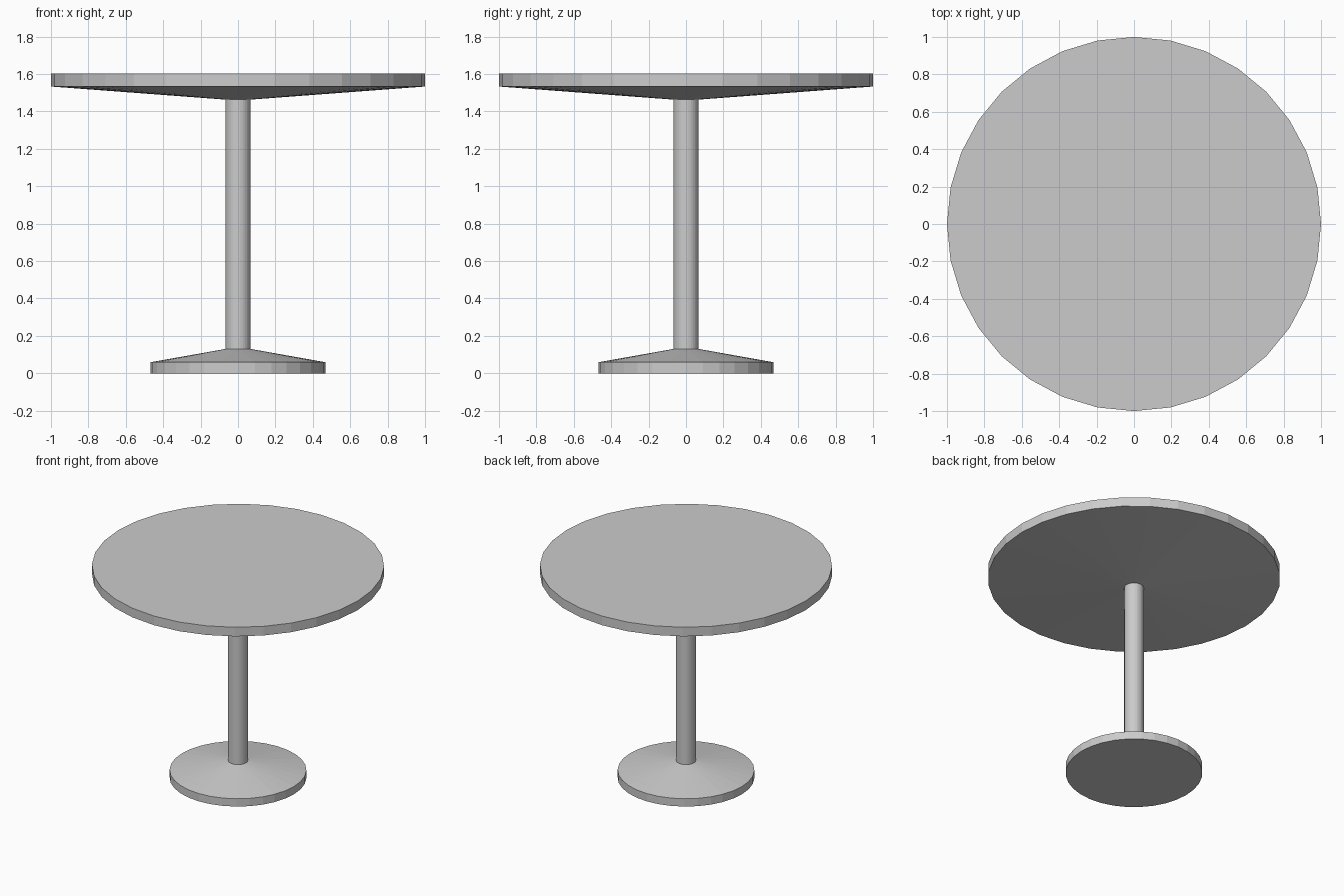
import bpy, bmesh
from math import cos, sin, tau

if "Cube" in bpy.data.objects:
    bpy.data.objects.remove(bpy.data.objects["Cube"])

SIDES = 32
POST_R = 0.067


def lathe(name, profile, cap_bottom=False, cap_top=False):
    """Revolve (radius, z) points, listed bottom to top, around the z axis."""
    bm = bmesh.new()
    rings = [[bm.verts.new((r * cos(tau * i / SIDES), r * sin(tau * i / SIDES), z))
              for i in range(SIDES)] for r, z in profile]
    for low, high in zip(rings, rings[1:]):
        for i in range(SIDES):
            j = (i + 1) % SIDES
            bm.faces.new((low[i], low[j], high[j], high[i]))
    if cap_bottom:
        bm.faces.new(rings[0][::-1])
    if cap_top:
        bm.faces.new(rings[-1])
    mesh = bpy.data.meshes.new(name)
    bm.to_mesh(mesh)
    bm.free()
    obj = bpy.data.objects.new(name, mesh)
    bpy.context.collection.objects.link(obj)
    return obj


# Foot: short rim with a shallow cone rising to the post
lathe("base", [(0.468, 0), (0.468, 0.059), (POST_R, 0.13)], cap_bottom=True)

# Central post
lathe("post", [(POST_R, 0.13), (POST_R, 1.463)])

# Round top with a shallow conical underside
lathe("tabletop", [(POST_R, 1.463), (1, 1.533), (1, 1.602)], cap_top=True)
